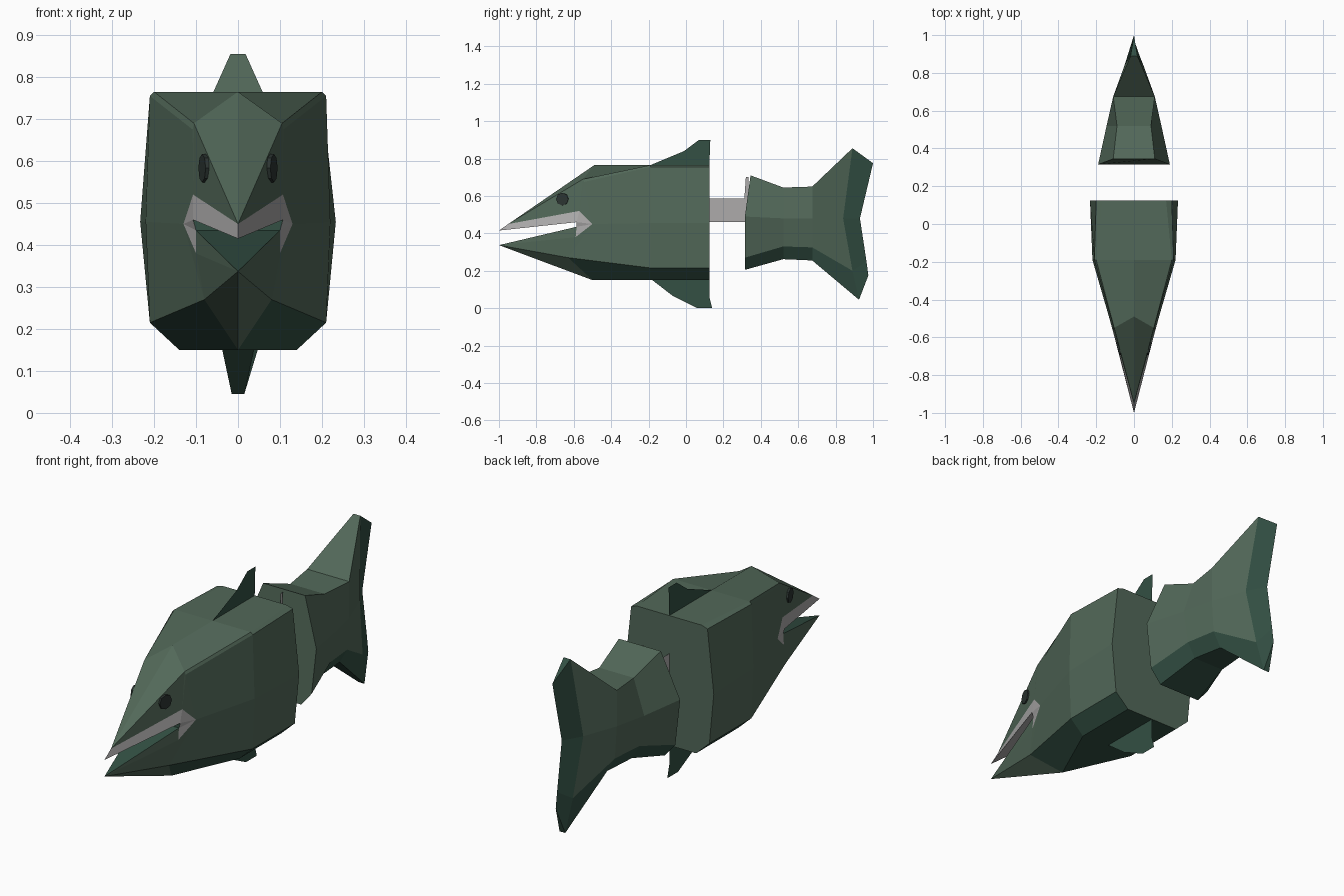
import bpy, bmesh
from mathutils import Vector

if "Cube" in bpy.data.objects:
    bpy.data.objects.remove(bpy.data.objects["Cube"])


def material(name, rgb):
    m = bpy.data.materials.new(name)
    m.diffuse_color = (*rgb, 1)
    m.use_nodes = True
    m.node_tree.nodes["Principled BSDF"].inputs["Base Color"].default_value = m.diffuse_color
    return m


MATS = [material("green", (.085, .14, .1)), material("teal", (.033, .08, .057)),
        material("bone", (.42, .41, .41)), material("dark", (.025, .035, .032))]
GREEN, TEAL, GREY, DARK = range(4)


class Part:
    """Collects faces, sharing vertices that coincide."""

    def __init__(self):
        self.bm, self.cache = bmesh.new(), {}

    def face(self, pts, mat=GREEN):
        vs = []
        for p in pts:
            key = tuple(round(c, 4) + 0.0 for c in p)
            if key not in self.cache:
                self.cache[key] = self.bm.verts.new(key)
            if self.cache[key] not in vs:
                vs.append(self.cache[key])
        if len(vs) > 2 and not self.bm.faces.get(vs):
            self.bm.faces.new(vs).material_index = mat

    def both(self, pts, mat=GREEN):
        self.face(pts, mat)
        self.face([(-x, y, z) for x, y, z in reversed(pts)], mat)

    def loft(self, rings, mats):
        for a, b in zip(rings, rings[1:]):
            for i in range(len(a) - 1):
                self.both([a[i], a[i + 1], b[i + 1], b[i]], mats[i])

    def cap(self, ring):
        self.face(ring + [(-x, y, z) for x, y, z in reversed(ring) if x > 0])

    def finish(self, name):
        bmesh.ops.recalc_face_normals(self.bm, faces=self.bm.faces)
        me = bpy.data.meshes.new(name)
        self.bm.to_mesh(me)
        for m in MATS:
            me.materials.append(m)
        ob = bpy.data.objects.new(name, me)
        bpy.context.collection.objects.link(ob)
        return ob


def ring(y, pts):
    return [(x, y, z) for x, z in pts]


# body: half sections run from the back ridge to the belly
T, A, B = (0, -.49, .765), (.105, -.55, .69), (.108, -.545, .675)
H, D, F = (.13, -.5, .45), (.08, -.63, .27), (0, -.5, .15)
rear = ring(.125, [(0, .765), (.17, .765), (.2, .755), (.233, .455),
                   (.21, .215), (.14, .15), (0, .15)])
middle = ring(-.19, [(0, .765), (.2, .765), (.21, .755), (.22, .455),
                     (.21, .215), (.14, .15), (0, .15)])
body = Part()
body.loft([rear, middle, [T, A, B, H, D, F, F]],
          [GREEN, GREEN, GREEN, GREEN, TEAL, TEAL])
body.cap(rear)

# head and jaws
N, P, Q = (0, -.95, .45), (0, -1, .415), (0, -1, .337)
L, M = (.107, -.57, .52), (.107, -.585, .46)
K, J = (.1, -.585, .435), (.1, -.59, .38)
Mc, Kc = (0, -.585, .46), (0, -.585, .435)
for f in ([T, A, N], [A, L, N], [A, B, L], [B, H, L],
          [Q, K, J], [Q, J, D], [Q, D, F], [H, D, J]):
    body.both(f)
# grey lips and dark mouth lining
for f in ([N, L, M, P], [L, H, M], [H, J, K], [H, K, M], [P, M, Mc]):
    body.both(f, GREY)
for f in ([M, K, Kc, Mc], [K, Q, Kc]):
    body.both(f, TEAL)
body.finish("fish_body")

# tail with forked fin
front = [(0, .345, .71), (.11, .345, .71), (.19, .315, .49),
         (.165, .315, .27), (.11, .315, .205), (0, .315, .205)]
waist = ring(.52, [(0, .645), (.09, .645), (.145, .48), (.12, .33), (.08, .262), (0, .262)])
root = ring(.675, [(0, .65), (.11, .65), (.11, .48), (.1, .325), (.06, .255), (0, .255)])
fin = [(0, .89, .855), (.018, .89, .855), (.05, .84, .48),
       (.03, .89, .2), (.015, .925, .045), (0, .925, .045)]
edge = [(0, 1, .775), (0, 1, .775), (0, .93, .48),
        (0, .965, .25), (0, .975, .175), (0, .975, .175)]
tail = Part()
tail.loft([front, waist, root, fin], [GREEN, GREEN, GREEN, TEAL, TEAL])
tail.loft([fin, edge], [TEAL] * 5)
tail.cap(front)
tail.finish("tail")

# flat sheets on the centre line: two fins and the spine
sheets = {
    "dorsal_fin": (TEAL, [(-.19, .765), (-.01, .84), (.07, .9), (.13, .9), (.125, .765)]),
    "belly_fin": (TEAL, [(-.18, .15), (-.07, .065), (.06, 0), (.14, 0), (.125, .06), (.125, .15)]),
    "spine": (GREY, [(.12, .46), (.33, .46), (.335, .7), (.32, .7), (.312, .585), (.12, .585)]),
}
for name, (mat, pts) in sheets.items():
    p = Part()
    p.face([(0, y, z) for y, z in pts], mat)
    p.finish(name)

# eyes
for side, name in ((1, "right_eye"), (-1, "left_eye")):
    normal = Vector((side * .967, -.254, 0))
    bpy.ops.mesh.primitive_cylinder_add(vertices=8, radius=.034, depth=.016,
                                        location=(side * .078, -.66, .583))
    eye = bpy.context.object
    eye.name = name
    eye.rotation_euler = normal.to_track_quat('Z', 'Y').to_euler()
    eye.data.materials.append(MATS[DARK])
